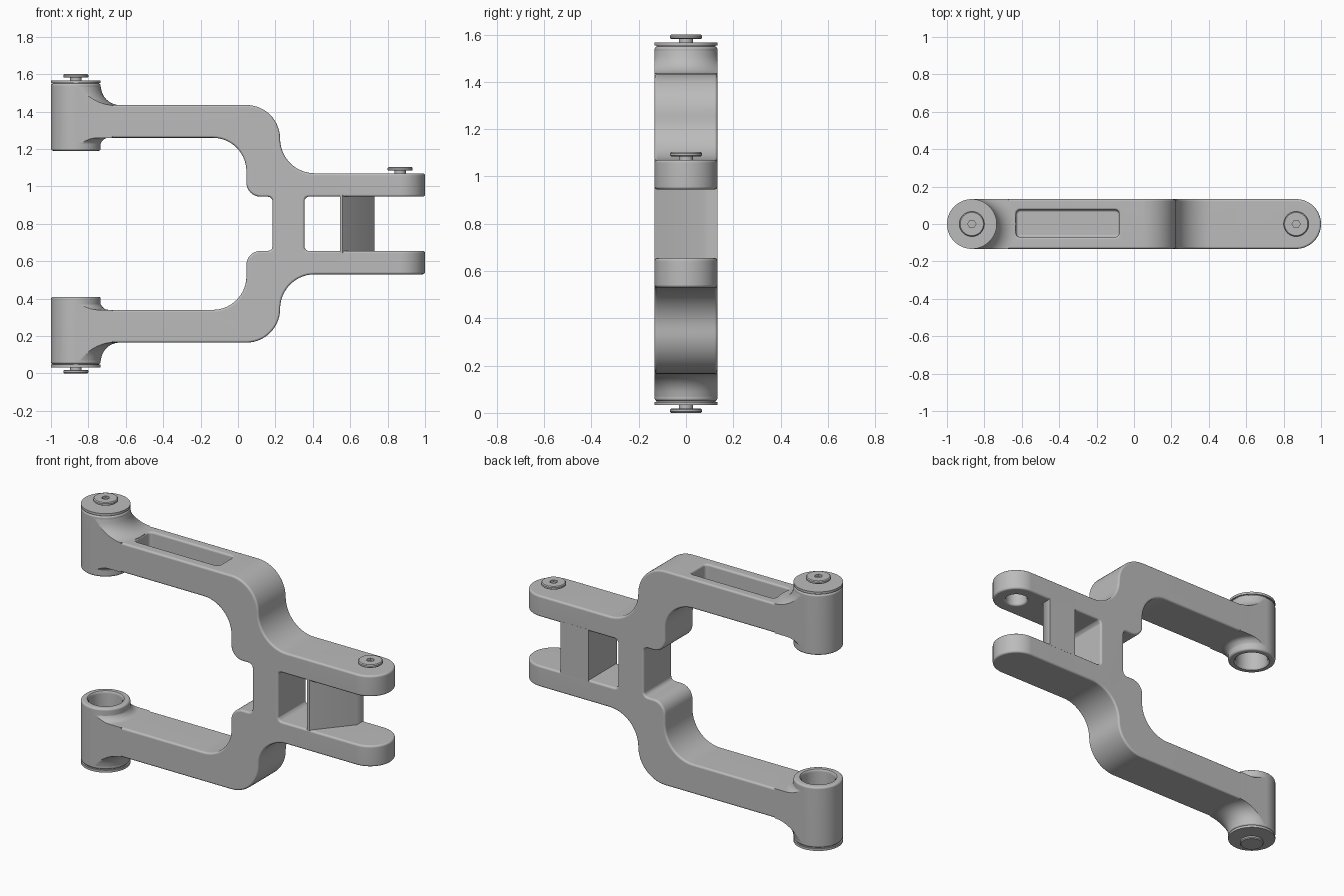
import bpy, bmesh, math
from math import cos, sin, pi, radians
from mathutils import Vector, Matrix

if "Cube" in bpy.data.objects:
    bpy.data.objects.remove(bpy.data.objects["Cube"], do_unlink=True)

H = 1.6            # overall height, the arms mirror about H / 2
W = 0.133          # half thickness
BX, PX = -0.867, 0.867   # boss axis and fork pin axis

grey = bpy.data.materials.new("satin grey")
grey.use_nodes = True
grey.diffuse_color = (0.5, 0.5, 0.5, 1)
grey.node_tree.nodes["Principled BSDF"].inputs["Base Color"].default_value = (0.5, 0.5, 0.5, 1)


def arc(cx, cy, r, a0, a1, n=8):
    """Points on an arc, angles in degrees."""
    return [(cx + r * cos(radians(a0 + (a1 - a0) * i / n)),
             cy + r * sin(radians(a0 + (a1 - a0) * i / n))) for i in range(n + 1)]


def make(name, bm, flip=False):
    """Turn a bmesh into an object, optionally mirrored to the lower half."""
    if flip:
        for v in bm.verts:
            v.co.z = H - v.co.z
    bmesh.ops.recalc_face_normals(bm, faces=bm.faces)
    me = bpy.data.meshes.new(name)
    bm.to_mesh(me)
    bm.free()
    me.materials.append(grey)
    ob = bpy.data.objects.new(name, me)
    bpy.context.collection.objects.link(ob)
    return ob


def prism(pts, lo, hi, axis="z"):
    """Extrude an outline along z (xy outline) or y (xz outline)."""
    bm = bmesh.new()
    place = (lambda p, h: (p[0], p[1], h)) if axis == "z" else (lambda p, h: (p[0], h, p[1]))
    face = bm.faces.new([bm.verts.new(place(p, lo)) for p in pts])
    up = Vector((0, 0, hi - lo)) if axis == "z" else Vector((0, hi - lo, 0))
    ext = bmesh.ops.extrude_face_region(bm, geom=[face], use_keep_orig=True)
    bmesh.ops.translate(bm, vec=up, verts=[g for g in ext["geom"] if isinstance(g, bmesh.types.BMVert)])
    return bm


def lathe(pts, x, segs=64):
    """Revolve an (r, z) outline, both ends on the axis, about a vertical line."""
    bm = bmesh.new()
    vs = [bm.verts.new((r, 0, z)) for r, z in pts]
    es = [bm.edges.new(p) for p in zip(vs, vs[1:])]
    bmesh.ops.spin(bm, geom=vs + es, cent=(0, 0, 0), axis=(0, 0, 1), angle=2 * pi, steps=segs)
    bmesh.ops.remove_doubles(bm, verts=bm.verts, dist=1e-5)
    bmesh.ops.translate(bm, vec=(x, 0, 0), verts=bm.verts)
    return bm


def finish(ob, cutters=(), bevel=0.0):
    """Cut, round the edges, apply, and smooth shade."""
    for c in cutters:
        c.hide_render = True
        m = ob.modifiers.new("cut", "BOOLEAN")
        m.operation, m.solver, m.object = "DIFFERENCE", "EXACT", c
    if bevel:
        m = ob.modifiers.new("round", "BEVEL")
        m.width, m.segments, m.limit_method = bevel, 3, "ANGLE"
        m.angle_limit = radians(40)
        m.use_clamp_overlap = False
    bpy.ops.object.select_all(action="DESELECT")
    ob.select_set(True)
    bpy.context.view_layer.objects.active = ob
    if ob.modifiers:
        bpy.ops.object.convert(target="MESH")
    bpy.ops.object.shade_smooth_by_angle(angle=radians(40))
    m = ob.modifiers.new("normals", "WEIGHTED_NORMAL")
    m.keep_sharp = True
    for c in cutters:
        bpy.data.objects.remove(c, do_unlink=True)
    return ob


def rounded_rect(x0, x1, y0, y1, r):
    return (arc(x1 - r, y1 - r, r, 0, 90, 3) + arc(x0 + r, y1 - r, r, 90, 180, 3) +
            arc(x0 + r, y0 + r, r, 180, 270, 3) + arc(x1 - r, y0 + r, r, 270, 360, 3))


# Forked body: upper half outline from the window round to the inner throat
half = ([(0.355, 0.925), (0.361, 0.939), (0.375, 0.945), (0.56, 0.945), (0.56, 1.07)]
        + arc(0.41, 1.255, 0.185, 270, 180, 14)
        + arc(0.045, 1.255, 0.18, 0, 90, 14)
        + [(-0.755, 1.435), (-0.755, 1.26)]
        + arc(-0.135, 1.08, 0.18, 90, 0, 14)
        + arc(0.12, 1.02, 0.075, 180, 270, 8)
        + arc(0.16, 0.92, 0.025, 90, 0, 3))
outline = half + [(x, H - z) for x, z in reversed(half)]
body = make("forked_body", prism(outline, -W, W, "y"))
pockets = [make("pocket_cutter", prism(rounded_rect(-0.63, -0.08, -0.07, 0.075, 0.02), 1.335, 1.5), f)
           for f in (False, True)]
finish(body, pockets, 0.012)

# Web between the fork prongs, with a slanted front
web = [(0.545, -W), (0.56, -W), (0.73, 0.07), (0.73, W), (0.545, W)]
finish(make("fork_web", prism(web, H / 2 - 0.155, H / 2 + 0.155)))


def screw(name, z, x, flip=False):
    """Button screw with a short stem and a hexagonal socket."""
    pts = [(0, z - 0.02), (0.03, z - 0.02), (0.03, z + 0.014), (0.062, z + 0.014), (0.067, z + 0.018),
           (0.067, z + 0.028), (0.062, z + 0.033), (0, z + 0.033)]
    ob = make(name, lathe(pts, x, 48), flip)
    hexagon = [(x + 0.022 * cos(i * pi / 3), 0.022 * sin(i * pi / 3)) for i in range(6)]
    finish(ob, [make("socket_cutter", prism(hexagon, z + 0.02, z + 0.06), flip)])


def flare():
    """Fillet between the boss and its arm, trimmed to the arm width."""
    pts = ([(0.115, 1.22)] + arc(0.175, 1.218, 0.042, 180, 90, 6) + [(0.235, 1.26), (0.235, 1.435)]
           + arc(0.235, 1.536, 0.101, 270, 180, 12) + [(0.115, 1.537)])
    pts = [(0.132, z) if abs(r - 0.1335) < 0.001 else (r, z) for r, z in pts]
    bm = bmesh.new()
    segs = 40
    rings = []
    for i in range(segs + 1):
        a = -pi / 2 + pi * i / segs
        rings.append([bm.verts.new((r * cos(a), r * sin(a), z)) for r, z in pts])
    n = len(pts)
    for a, b in zip(rings, rings[1:]):
        for j in range(n):
            bm.faces.new((a[j], a[(j + 1) % n], b[(j + 1) % n], b[j]))
    bm.faces.new(rings[0])
    bm.faces.new(rings[-1])
    for s in (1, -1):
        cut = bmesh.ops.bisect_plane(bm, geom=bm.verts[:] + bm.edges[:] + bm.faces[:], dist=1e-6,
                                     plane_co=(0, s * W, 0), plane_no=(0, s, 0), clear_outer=True)
        edges = [g for g in cut["geom_cut"] if isinstance(g, bmesh.types.BMEdge)]
        bmesh.ops.holes_fill(bm, edges=edges, sides=0)
    bmesh.ops.translate(bm, vec=(BX, 0, 0), verts=bm.verts)
    return bm


# Hollow end boss, its flare into the arm, end cap and screw, top and bottom
boss = ([(0, 1.50), (0.09, 1.50), (0.09, 1.202), (0.1, 1.19), (0.121, 1.19)]
        + arc(0.121, 1.202, 0.012, -60, 0, 2)
        + arc(0.121, 1.538, 0.012, 0, 90, 3) + [(0, 1.55)])
cap = [(0, 1.545), (0.125, 1.545), (0.125, 1.553), (0.133, 1.553), (0.133, 1.567), (0, 1.567)]
for side, flip in (("upper", False), ("lower", True)):
    finish(make(side + "_boss", lathe(boss, BX), flip))
    finish(make(side + "_boss_flare", flare(), flip))
    finish(make(side + "_boss_cap", lathe(cap, BX), flip))
    screw(side + "_boss_screw", 1.567, BX, flip)

    # Fork prong with a rounded tip; the upper bore is closed beneath its screw
    plan = [(0.45, -W)] + arc(PX, 0, W, -90, 90, 32) + [(0.45, W)]
    prong = make(side + "_fork_prong", prism(plan, 0.945, 1.07), flip)
    top = 1.2 if flip else 1.05
    bore = make("bore_cutter", prism(arc(PX, 0, 0.06, 0, 348.75, 31), 0.9, top), flip)
    finish(prong, [bore], 0.012)
screw("fork_screw", 1.07, PX)
